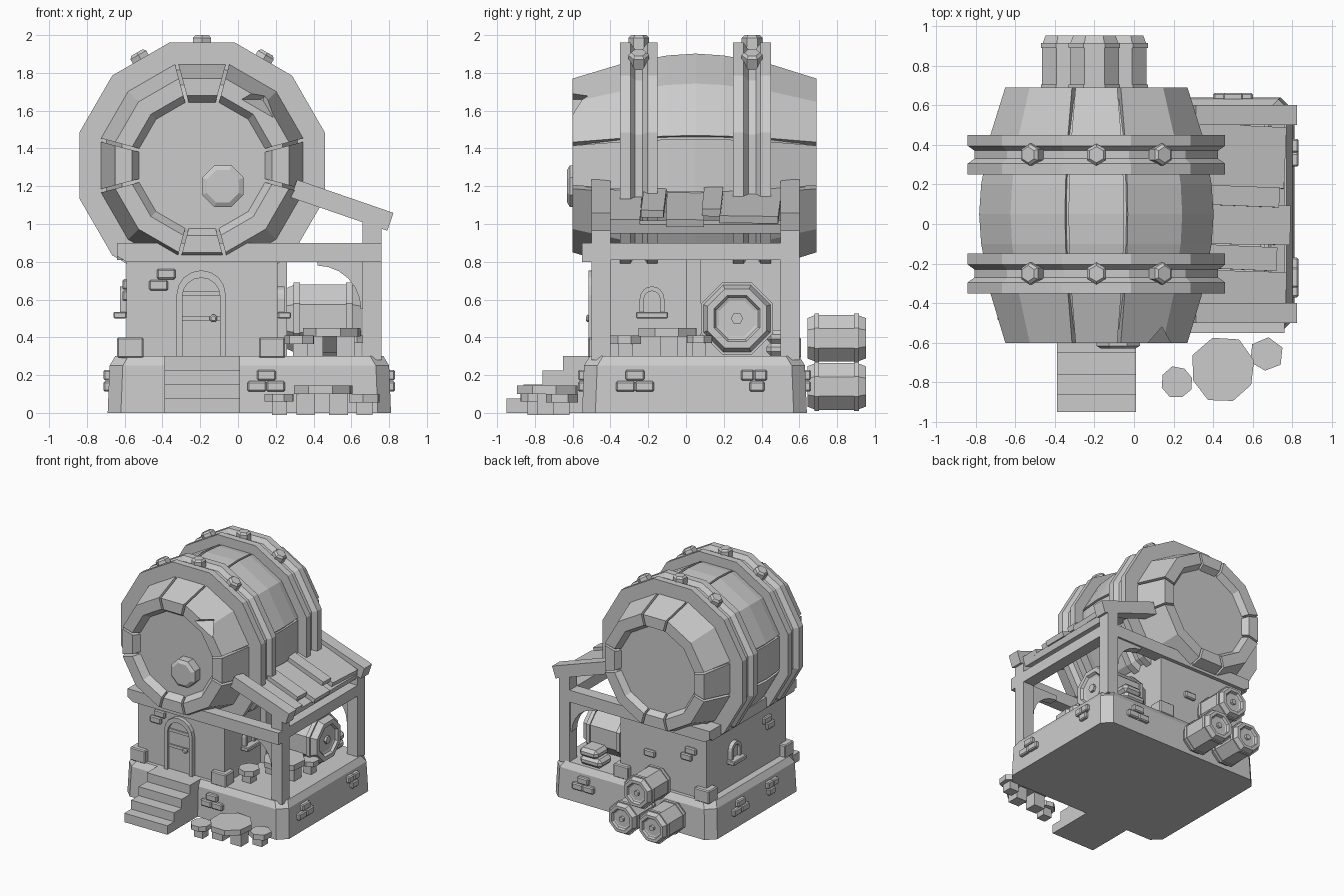
import bpy, bmesh, math, random
from mathutils import Matrix, Vector

if "Cube" in bpy.data.objects:
    bpy.data.objects.remove(bpy.data.objects["Cube"])

random.seed(4)
T15 = math.tan(math.radians(15))
CX, CZ = -0.19, 1.31          # axis of the big barrel


def make(name, verts, faces, matrix=None, bevel=0):
    bm = bmesh.new()
    vs = [bm.verts.new(v) for v in verts]
    for f in faces:
        bm.faces.new([vs[i] for i in f])
    if matrix:
        bm.transform(matrix)
    bmesh.ops.recalc_face_normals(bm, faces=bm.faces)
    if bevel:
        bmesh.ops.bevel(bm, geom=list(bm.edges), offset=bevel, segments=1, affect='EDGES')
    me = bpy.data.meshes.new(name)
    bm.to_mesh(me)
    bm.free()
    ob = bpy.data.objects.new(name, me)
    bpy.context.collection.objects.link(ob)
    return ob


def prism(name, pts, plane, d0, d1, matrix=None, bevel=0):
    put = {'XZ': lambda p, q, d: (p, d, q), 'YZ': lambda p, q, d: (d, p, q),
           'XY': lambda p, q, d: (p, q, d)}[plane]
    n = len(pts)
    verts = [put(p, q, d) for d in (d0, d1) for p, q in pts]
    faces = [list(range(n)), list(range(n, 2 * n))]
    faces += [(i, (i + 1) % n, n + (i + 1) % n, n + i) for i in range(n)]
    return make(name, verts, faces, matrix, bevel)


def box(name, x0, x1, y0, y1, z0, z1, bevel=0, matrix=None):
    return prism(name, [(x0, y0), (x1, y0), (x1, y1), (x0, y1)], 'XY', z0, z1, matrix, bevel)


def lathe(name, profile, n, loc, axis, ring=False):
    """Revolve (along, apothem) pairs into an n-sided solid about an axis."""
    m, verts = len(profile), []
    for t, a in profile:
        r = a / math.cos(math.pi / n)
        verts += [(r * math.cos(2 * math.pi * (k + .5) / n),
                   r * math.sin(2 * math.pi * (k + .5) / n), t) for k in range(n)]
    faces = [(i * n + k, i * n + (k + 1) % n, (i + 1) % m * n + (k + 1) % n, (i + 1) % m * n + k)
             for i in range(m if ring else m - 1) for k in range(n)]
    if not ring:
        faces += [list(range(n)), list(range((m - 1) * n, m * n))]
    rot = Vector((0, 0, 1)).rotation_difference(Vector(axis)).to_matrix().to_4x4()
    return make(name, verts, faces, Matrix.Translation(loc) @ rot)


def arch(c, z0, w, top, n=8):
    return [(c + w, z0)] + [(c + w * math.cos(math.pi * i / n), top - w + w * math.sin(math.pi * i / n))
                            for i in range(n + 1)] + [(c - w, z0)]


# Big barrel: twelve staves, those on the axes narrowed to leave grooves
stave = [(-.6, .46), (-.35, .535), (-.1, .582), (.05, .592), (.2, .582), (.45, .535), (.69, .46),
         (.69, .37), (.62, .33), (-.54, .33), (-.6, .37)]
chip = lathe("chip_cutter", [(-.08, .10), (.09, .005)], 3, (.13, -.6, 1.66), (0, 1, 0))
chip.hide_render = True
chip.hide_viewport = True
m = len(stave)
for k in range(12):
    gap = .018 if k % 3 == 0 else 0
    verts = [(s * (a * T15 - gap), y, a) for s in (-1, 1) for y, a in stave]
    faces = [list(range(m)), list(range(m, 2 * m))]
    faces += [(i, (i + 1) % m, m + (i + 1) % m, m + i) for i in range(m)]
    ob = make("barrel_stave", verts, faces, Matrix.Translation((CX, 0, CZ)) @ Matrix.Rotation(math.radians(30 * k), 4, 'Y'))
    if k in (1, 2):
        mod = ob.modifiers.new("chip", 'BOOLEAN')
        mod.operation, mod.object, mod.solver = 'DIFFERENCE', chip, 'EXACT'
lathe("barrel_core", [(-.545, .34), (-.53, .425), (-.35, .505), (-.1, .557), (.05, .567), (.2, .557),
                      (.45, .505), (.63, .425), (.64, .34)], 12, (CX, 0, CZ), (0, 1, 0))
lathe("barrel_cork", [(-.63, .085), (-.615, .11), (-.5, .11)], 8, (-.08, 0, 1.2), (0, 1, 0))

# Hoops with a central groove and hexagonal bolts
for y in (-.25, .35):
    lathe("barrel_hoop", [(-.1, .5), (-.1, .65), (-.045, .65), (-.02, .615), (.02, .615), (.045, .65),
                          (.1, .65), (.1, .5)], 12, (CX, y, CZ), (0, 1, 0), ring=True)
    for a in (60, 90, 120):
        d = Vector((math.cos(math.radians(a)), 0, math.sin(math.radians(a))))
        lathe("hoop_bolt", [(.6, .048), (.675, .048), (.69, .035)], 6, Vector((CX, y, CZ)), d)

# Stone foundation with cut corners and a sloped rim
def plan(i, c):
    x0, x1, y0, y1 = -.69 + i, .81 - i, -.55 + i, .64 - i
    return [(x0 + c, y0), (x1 - c, y0), (x1, y0 + c), (x1, y1 - c), (x1 - c, y1), (x0 + c, y1), (x0, y1 - c), (x0, y0 + c)]
verts = [(x, y, z) for i, z in ((0, 0), (.01, .25), (.04, .3)) for x, y in plan(i, .07)]
faces = [list(range(8)), list(range(16, 24))]
faces += [(r + k, r + (k + 1) % 8, r + 8 + (k + 1) % 8, r + 8 + k) for r in (0, 8) for k in range(8)]
make("foundation", verts, faces)

# Front stairs
prism("stairs", [(-.5, 0), (-.95, 0), (-.95, .075), (-.86, .075), (-.86, .15), (-.76, .15), (-.76, .225),
                 (-.65, .225), (-.65, .3), (-.5, .3)], 'YZ', -.39, .01)

# House body, plinth stones and top frame
box("house_walls", -.59, .21, -.48, .57, .28, .83)
for x in (-.57, .18):
    for y in (-.46, .55):
        box("corner_stone", x - .07, x + .07, y - .06, y + .06, .29, .4, .008)
for y in (-.5, .55):
    prism("cross_beam", [(-.64, .9), (.76, .9), (.76, .8), (-.59, .8), (-.64, .83)], 'XZ', y - .05, y + .05)
for x in (-.59, .71):
    prism("side_beam", [(-.55, .9), (.6, .9), (.57, .81), (-.52, .81)], 'YZ', x - .05, x + .05)
box("wall_stud", .19, .26, 0, .08, .3, .85)

# Porch posts, curved braces and sloping rafters
slope = Matrix.Translation((.28, 0, 1.14)) @ Matrix.Rotation(math.radians(19), 4, 'Y')
for y in (-.45, .55):
    box("porch_post", .66, .76, y - .05, y + .05, .28, 1.02)
    arc = [(.42 + .23 * math.sin(t * math.pi / 12), .55 + .23 * math.cos(t * math.pi / 12)) for t in range(7)]
    prism("porch_brace", [(.68, .55), (.68, .82), (.42, .82)] + arc, 'XZ', y - .035, y + .035)
    box("rafter", 0, .54, y - .05, y + .05, 0, .1, matrix=slope)
box("roof_purlin", .43, .5, -.42, .52, -.03, .02, matrix=slope)
for y0, y1, end, lift in ((-.41, -.23, .5, .0), (-.22, -.1, .44, .03), (-.1, .1, .52, .005), (.1, .2, .45, .04), (.2, .51, .49, .015)):
    tilt = Matrix.Rotation(math.radians(random.uniform(-3, 3)), 4, 'Z')
    c = Matrix.Translation((0, (y0 + y1) / 2, lift))
    h = (y1 - y0) / 2
    box("roof_plank", .02, end, -h, h, .01, .05, matrix=slope @ c @ tilt)

# Arched door
frame = arch(-.195, .3, .13, .755) + arch(-.195, .3, .1, .715)[::-1]
prism("door_frame", frame, 'XZ', -.515, -.47)
prism("door_panel", arch(-.195, .3, .1, .715), 'XZ', -.49, -.47)
for z in (.5, .63):
    box("door_strap", -.295, -.095, -.5, -.48, z - .012, z + .012)
lathe("door_knob", [(-.53, .012), (-.52, .02), (-.48, .012)], 8, (-.13, 0, .5), (0, 1, 0))

# Arched windows on both side walls
for x, s, y in ((.21, 1, -.18), (-.59, -1, .22)):
    prism("window_frame", arch(y, .53, .065, .67) + arch(y, .53, .043, .645)[::-1], 'YZ', x - s * .02, x + s * .035)
    prism("window_pane", arch(y, .53, .045, .65), 'YZ', x - s * .02, x + s * .012)
    box("window_sill", min(x, x + s * .07), max(x, x + s * .07), y - .085, y + .085, .5, .535, .006)


# Loose bricks standing out of the walls: side, wall position, along, height
def brick(side, d, p, z, w=.1, h=.055, t=.022):
    q = (p - w / 2, p + w / 2)
    lim = q + (d - t, d + t) if side == 'y' else (d - t, d + t) + q
    box("wall_brick", *lim, z - h / 2, z + h / 2, .008)
for side, d, p in (('y', -.55, .15), ('x', .81, -.27), ('y', .64, .5), ('x', -.69, .27)):
    brick(side, d, p, .2)
    brick(side, d, p - .05, .14)
    brick(side, d, p + .05, .14)
for side, d, p in (('x', .81, .36), ('x', -.69, -.15)):
    brick(side, d, p - .035, .2, .07)
    brick(side, d, p + .035, .2, .07)
    brick(side, d, p + .015, .14, .08)
for side, d, p, z in (('y', -.48, -.38, .735), ('y', -.48, -.42, .675), ('y', .57, -.45, .68), ('y', .57, -.41, .62),
                      ('y', .57, -.07, .56), ('x', -.59, -.22, .68), ('x', -.59, -.26, .62)):
    brick(side, d, p, z)


# Small banded casks
def cask(loc, axis, r, L):
    h = L / 2
    half = [(h - .025, .5), (h - .02, .58), (h, .64), (h, .82), (h * .76, .93), (h * .76, 1), (h * .6, 1), (h * .6, .95)]
    prof = [(t, a * r) for t, a in half] + [(-t, a * r) for t, a in half[::-1]]
    lathe("cask", prof, 8, loc, axis)
    for s in (-1, 1):
        c = sorted((s * (h - .04), s * (h - .005)))
        lathe("cask_bung", [(c[0], r * .15), (c[1], r * .15)], 6, loc, axis)
cask((.45, .27, .5), (1, 0, 0), .19, .41)
for x, z in ((-.34, .14), (-.06, .14), (-.2, .395)):
    cask((x, .797, z), (0, 1, 0), .13, .31)


# Rough stone tables and stools
def table(name, x, y, z, r, h, t, sides):
    pts = []
    for i in range(sides):
        a, q = 2 * math.pi * (i + .4) / sides, r * random.uniform(.94, 1.08)
        pts.append((x + q * math.cos(a), y + q * math.sin(a)))
    prism(name + "_top", pts, 'XY', z + h - t, z + h)
    legs = (-.55, .5) if r > .1 else (0,)
    for k in legs:
        w = .3 * r if r > .1 else .5 * r
        box(name + "_leg", x + k * r - w, x + k * r + w, y - w, y + w, z - .01, z + h - t + .005)
table("yard_table", .45, -.74, 0, .165, .145, .045, 8)
table("yard_stool", .22, -.8, 0, .08, .1, .04, 8)
table("yard_stool", .67, -.66, 0, .085, .1, .045, 6)
table("porch_table", .49, -.09, .3, .16, .15, .045, 8)
table("porch_stool", .33, -.32, .3, .08, .11, .045, 7)
table("porch_stool", .62, .07, .3, .07, .11, .04, 7)

# Stacked sacks at the back of the porch
for x, y, z, w in ((.48, .51, .34, .1), (.5, .51, .405, .085)):
    box("sack", x - w, x + w, y - .085, y + .085, z - .04, z + .035, .025)
